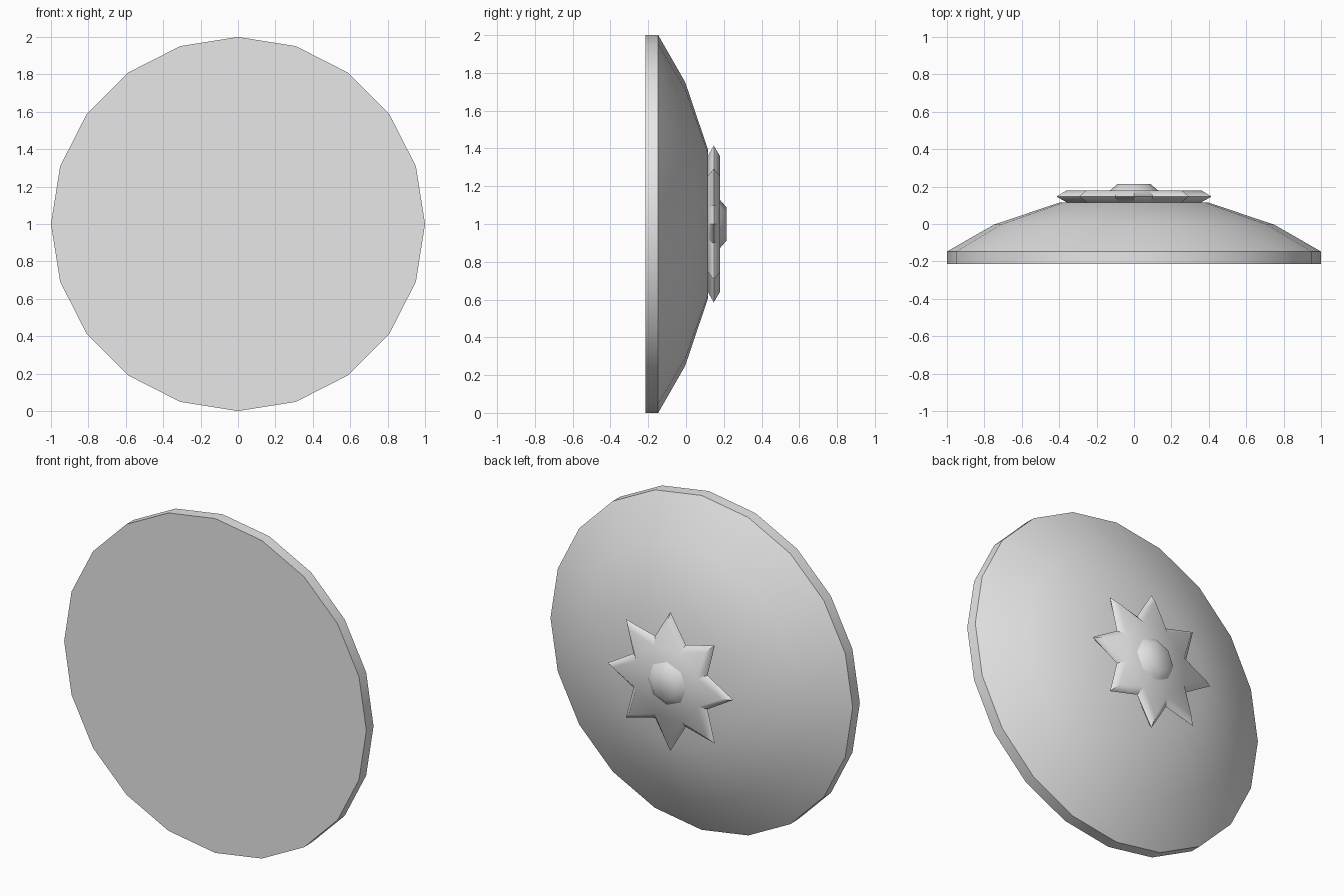
import bpy, bmesh
from math import cos, sin, pi, radians

cube = bpy.data.objects.get("Cube")
if cube:
    bpy.data.objects.remove(cube, do_unlink=True)

grey = bpy.data.materials.new("light_grey")
grey.use_nodes = True
grey.diffuse_color = (0.8, 0.8, 0.8, 1)
grey.node_tree.nodes["Principled BSDF"].inputs["Base Color"].default_value = (0.8, 0.8, 0.8, 1)


def loft(name, sides, rings, smooth_angle):
    """Capped loft along y; each ring is (y, radius of even corners, radius of odd corners)."""
    bm = bmesh.new()
    loops = []
    for y, even, odd in rings:
        loop = []
        for i in range(sides):
            a = 2 * pi * i / sides
            r = odd if i % 2 else even
            loop.append(bm.verts.new((r * cos(a), y, 1 + r * sin(a))))
        loops.append(loop)
    for low, high in zip(loops, loops[1:]):
        for i in range(sides):
            j = (i + 1) % sides
            bm.faces.new((low[i], low[j], high[j], high[i]))
    bm.faces.new(loops[0])
    bm.faces.new(loops[-1])
    bmesh.ops.recalc_face_normals(bm, faces=bm.faces)
    mesh = bpy.data.meshes.new(name)
    bm.to_mesh(mesh)
    bm.free()
    mesh.materials.append(grey)
    obj = bpy.data.objects.new(name, mesh)
    bpy.context.collection.objects.link(obj)
    bpy.ops.object.select_all(action="DESELECT")
    obj.select_set(True)
    bpy.context.view_layer.objects.active = obj
    bpy.ops.object.shade_smooth_by_angle(angle=radians(smooth_angle))
    return obj


# Round disc with a flat front and a stepped dome behind
dome = [(-0.215, 1.0), (-0.147, 1.0), (-0.004, 0.75), (0.116, 0.395)]
loft("shield_dome", 20, [(y, r, r) for y, r in dome], 40)

# Eight-pointed star with bevelled edges
loft("star_plate", 16, [(0.116, 0.36, 0.22), (0.147, 0.415, 0.265), (0.18, 0.36, 0.22)], 50)

# Raised octagonal boss in the middle of the star
loft("centre_boss", 8, [(0.178, 0.13, 0.13), (0.215, 0.087, 0.087)], 45)
